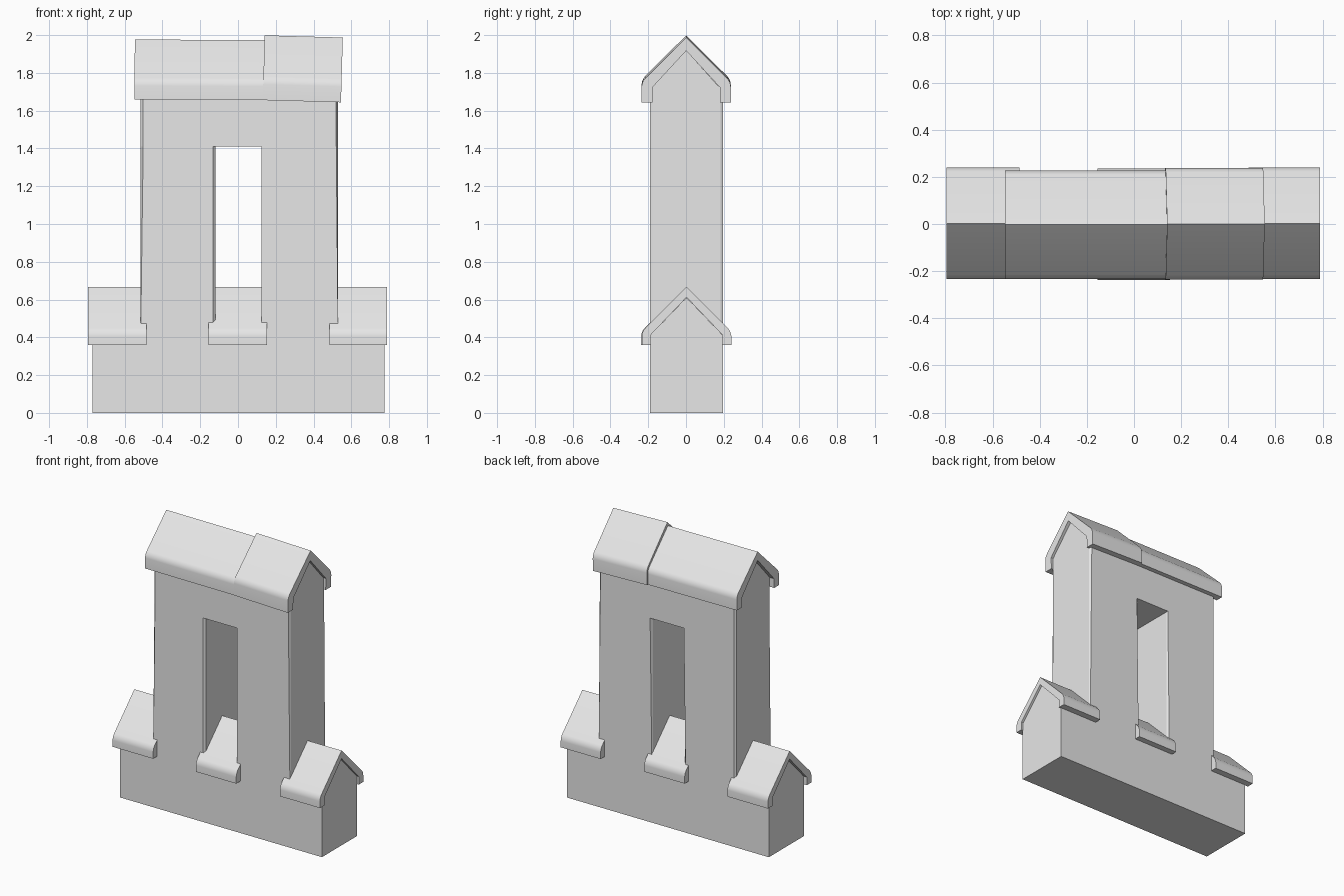
import bpy
import bmesh
from math import radians
from mathutils import Matrix, Vector

old = bpy.data.objects.get("Cube")
if old:
    bpy.data.objects.remove(old, do_unlink=True)

stone = bpy.data.materials.new("pale_grey_stone")
stone.use_nodes = True
colour = (0.8, 0.8, 0.8, 1)
stone.diffuse_color = colour
stone.node_tree.nodes["Principled BSDF"].inputs["Base Color"].default_value = colour


def finish(bm, name):
    bmesh.ops.recalc_face_normals(bm, faces=bm.faces)
    mesh = bpy.data.meshes.new(name)
    bm.to_mesh(mesh)
    bm.free()
    mesh.materials.append(stone)
    obj = bpy.data.objects.new(name, mesh)
    bpy.context.collection.objects.link(obj)
    return obj


def prism(profile, x0, x1):
    """Sweep a (y, z) profile along x."""
    bm = bmesh.new()
    face = bm.faces.new([bm.verts.new((x0, y, z)) for y, z in profile])
    out = bmesh.ops.extrude_face_region(bm, geom=[face])
    moved = [g for g in out["geom"] if isinstance(g, bmesh.types.BMVert)]
    bmesh.ops.translate(bm, verts=moved, vec=(x1 - x0, 0, 0))
    return bm


def coping(name, x0, x1, half, bottom, eave, top, inner_half, inner_eave, inner_top,
           y=0.0, tilt=0.0):
    """Gabled stone cap: an upside-down V with short upright lips."""
    bm = prism([(-half, bottom), (-half, eave), (0, top), (half, eave), (half, bottom),
                (inner_half, bottom), (inner_half, inner_eave), (0, inner_top),
                (-inner_half, inner_eave), (-inner_half, bottom)], x0, x1)
    # soften the outer eave edges
    eaves = [e for e in bm.edges if all(abs(abs(v.co.y) - half) < 1e-4
                                        and abs(v.co.z - eave) < 1e-4 for v in e.verts)]
    bmesh.ops.bevel(bm, geom=eaves, offset=0.025, segments=4, profile=0.5, affect='EDGES')
    pivot = Vector(((x0 + x1) / 2, 0, (bottom + top) / 2))
    bmesh.ops.rotate(bm, verts=bm.verts, cent=pivot, matrix=Matrix.Rotation(radians(tilt), 3, 'Y'))
    bmesh.ops.translate(bm, verts=bm.verts, vec=(0, y, 0))
    obj = finish(bm, name)
    bpy.ops.object.select_all(action='DESELECT')
    obj.select_set(True)
    bpy.context.view_layer.objects.active = obj
    bpy.ops.object.shade_smooth_by_angle(angle=radians(30))
    return obj


# Wall: plinth, two piers and lintel as one solid around the opening
FRONT, BACK = -0.19, 0.195
xs = [-0.77, -0.515, -0.12, 0.125, 0.53, 0.775]
zs = [0, 0.41, 1.41, 1.73]
bm = bmesh.new()
grid = [[bm.verts.new((x, FRONT, z)) for z in zs] for x in xs]
for i in range(5):
    for j in range(3):
        if j == 0 or i in (1, 3) or (i == 2 and j == 2):
            bm.faces.new((grid[i][j], grid[i + 1][j], grid[i + 1][j + 1], grid[i][j + 1]))
bmesh.ops.delete(bm, geom=[v for v in bm.verts if not v.link_faces], context='VERTS')
out = bmesh.ops.extrude_face_region(bm, geom=bm.faces[:])
bmesh.ops.translate(bm, verts=[g for g in out["geom"] if isinstance(g, bmesh.types.BMVert)],
                    vec=(0, BACK - FRONT, 0))
bmesh.ops.recalc_face_normals(bm, faces=bm.faces)
bmesh.ops.dissolve_limit(bm, angle_limit=0.01, verts=bm.verts, edges=bm.edges)
# chamfer the upright pier corners
uprights = []
for e in bm.edges:
    a, b = e.verts
    mid = (a.co + b.co) / 2
    if abs(a.co.z - b.co.z) > 0.2 and mid.z > 0.5 and len(e.link_faces) == 2 \
            and e.calc_face_angle(0) > 0.5:
        uprights.append(e)
bmesh.ops.bevel(bm, geom=uprights, offset=0.013, segments=1, affect='EDGES')
finish(bm, "wall")

# Gable infill under the copings
finish(prism([(FRONT, 0.41), (0.003, 0.61), (BACK, 0.41)], xs[0], xs[-1]), "plinth_gable")
finish(prism([(-0.18, 1.72), (-0.005, 1.925), (0.18, 1.72)], xs[1], xs[-2]), "tower_gable")

# Low copings on the plinth
for name, x0, x1, y in (("right_coping", -0.795, -0.485, 0.003),
                        ("sill_coping", -0.155, 0.153, -0.001),
                        ("left_coping", 0.485, 0.79, 0.003)):
    coping(name, x0, x1, 0.237, 0.36, 0.43, 0.667, 0.188, 0.415, 0.612, y)

# Two roof stones, the shorter one sitting slightly askew
coping("long_roof_stone", -0.547, 0.14, 0.23, 1.657, 1.755, 1.975, 0.178, 1.72, 1.915, -0.003, 0.25)
coping("short_roof_stone", 0.136, 0.55, 0.236, 1.65, 1.758, 1.993, 0.178, 1.73, 1.923, 0.001, 1.6)
